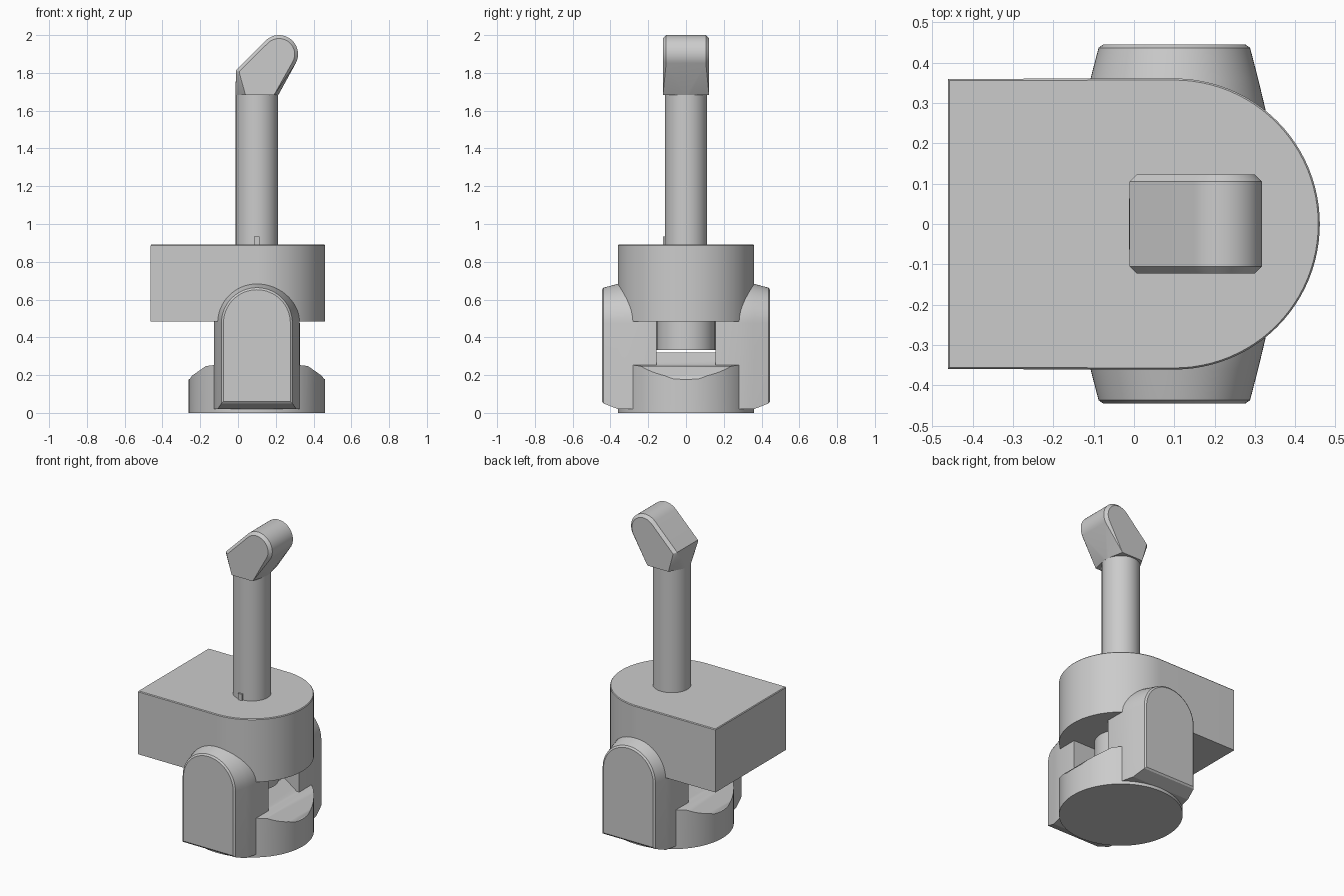
import bpy, bmesh, math

cube = bpy.data.objects.get("Cube")
if cube:
    bpy.data.objects.remove(cube, do_unlink=True)

AXIS = 0.10  # x of the common vertical axis

grey = bpy.data.materials.new("plain_grey")
grey.use_nodes = True
COLOUR = (0.6, 0.6, 0.6, 1)
grey.diffuse_color = COLOUR
grey.node_tree.nodes["Principled BSDF"].inputs["Base Color"].default_value = COLOUR


def finish(name, bm, angle=30):
    bmesh.ops.recalc_face_normals(bm, faces=bm.faces[:])
    me = bpy.data.meshes.new(name)
    bm.to_mesh(me)
    bm.free()
    me.materials.append(grey)
    ob = bpy.data.objects.new(name, me)
    bpy.context.collection.objects.link(ob)
    shade(ob, angle)
    return ob


def shade(ob, angle=30):
    bpy.ops.object.select_all(action='DESELECT')
    bpy.context.view_layer.objects.active = ob
    ob.select_set(True)
    bpy.ops.object.shade_smooth_by_angle(angle=math.radians(angle))


def loft(name, rings, angle=30):
    """Skin equal-length closed rings and cap both ends."""
    bm = bmesh.new()
    loops = [[bm.verts.new(p) for p in ring] for ring in rings]
    n = len(loops[0])
    for a, b in zip(loops, loops[1:]):
        for i in range(n):
            j = (i + 1) % n
            bm.faces.new((a[i], a[j], b[j], b[i]))
    bm.faces.new(loops[0])
    bm.faces.new(loops[-1])
    return finish(name, bm, angle)


def arc(cx, cy, r, a0, a1, n):
    return [(cx + r * math.cos(math.radians(a0 + (a1 - a0) * i / n)),
             cy + r * math.sin(math.radians(a0 + (a1 - a0) * i / n)))
            for i in range(n + 1)]


def cylinder(name, r, z0, z1, n=64):
    c = arc(AXIS, 0, r, 0, 360 - 360 / n, n - 1)
    return loft(name, [[(x, y, z) for x, y in c] for z in (z0, z1)])


# Main D-shaped body with a slightly softened top rim
def body_ring(inset, z):
    pts = [(-0.462 + inset, 0.36 - inset), (-0.462 + inset, -0.36 + inset)]
    pts += arc(AXIS, 0, 0.361 - inset, -90, 90, 48)
    return [(x, y, z) for x, y in pts]


loft("body", [body_ring(0, 0.485), body_ring(0, 0.887), body_ring(0.004, 0.892)])

# Round base whose top falls away on both sides
base = cylinder("base", 0.361, 0, 0.5, 96)
half = [(0.40, 0.16), (0.355, 0.18), (0.343, 0.197), (0.27, 0.248),
        (0.21, 0.255), (0.12, 0.32)]
roof = [(AXIS + x, z) for x, z in half] + [(AXIS - x, z) for x, z in reversed(half)]
roof += [(AXIS - 0.40, -0.1), (AXIS + 0.40, -0.1)]
cutter = loft("base_cutter", [[(x, y, z) for x, z in roof] for y in (-0.5, 0.5)])
mod = base.modifiers.new("trim", 'BOOLEAN')
mod.operation = 'INTERSECT'
mod.solver = 'EXACT'
mod.object = cutter
shade(base)
bpy.ops.object.modifier_apply(modifier="trim")
bpy.data.objects.remove(cutter, do_unlink=True)
shade(base)


# Arched side arms: taper outward, chamfered at the foot
def arm_ring(y, hw, bottom):
    pts = [(AXIS - hw, bottom), (AXIS + hw, bottom)]
    pts += arc(AXIS, 0.475, hw, 0, 180, 32)
    return [(x, y, z) for x, z in pts]


SECTIONS = [(0.155, 0.227, 0.02), (0.285, 0.226, 0.02), (0.36, 0.208, 0.02),
            (0.437, 0.188, 0.05), (0.445, 0.177, 0.06)]
for side, name in ((-1, "front_arm"), (1, "back_arm")):
    loft(name, [arm_ring(side * y, hw, b) for y, hw, b in SECTIONS], 20)

# Pivot stub hanging under the body, and the upright column
cylinder("pivot_stub", 0.155, 0.332, 0.49)
cylinder("column", 0.112, 0.88, 1.70)

# Small key at the foot of the column
bm = bmesh.new()
bmesh.ops.create_cube(bm, size=1)
for v in bm.verts:
    v.co = (AXIS + v.co.x * 0.03, -0.112 + v.co.y * 0.022, 0.91 + v.co.z * 0.045)
finish("column_key", bm)


# Slanted head: hull of a round-ended slab and the round neck
def head_outline(inset):
    end = arc(0.217, 1.899, 0.101 - inset, -28, 135, 20)
    return end + [(-0.011 + inset, 1.814 - inset * 0.4), (-0.011 + inset, 1.80)]


points = []
for s in (-1, 1):
    points += [(x, s * 0.105, z) for x, z in head_outline(0)]
    points += [(x, s * 0.123, z) for x, z in head_outline(0.018)]
    points += [(x, s * 0.122, 1.682) for x in (0.04, 0.19)]
points += [(x, y, 1.682) for x, y in arc(AXIS, 0, 0.113, 0, 350, 35)]
bm = bmesh.new()
for p in points:
    bm.verts.new(p)
res = bmesh.ops.convex_hull(bm, input=bm.verts[:])
loose = [v for v in bm.verts if not v.link_faces]
bmesh.ops.delete(bm, geom=loose, context='VERTS')
bmesh.ops.dissolve_limit(bm, angle_limit=math.radians(1),
                         verts=bm.verts[:], edges=bm.edges[:])
finish("head", bm, 25)
